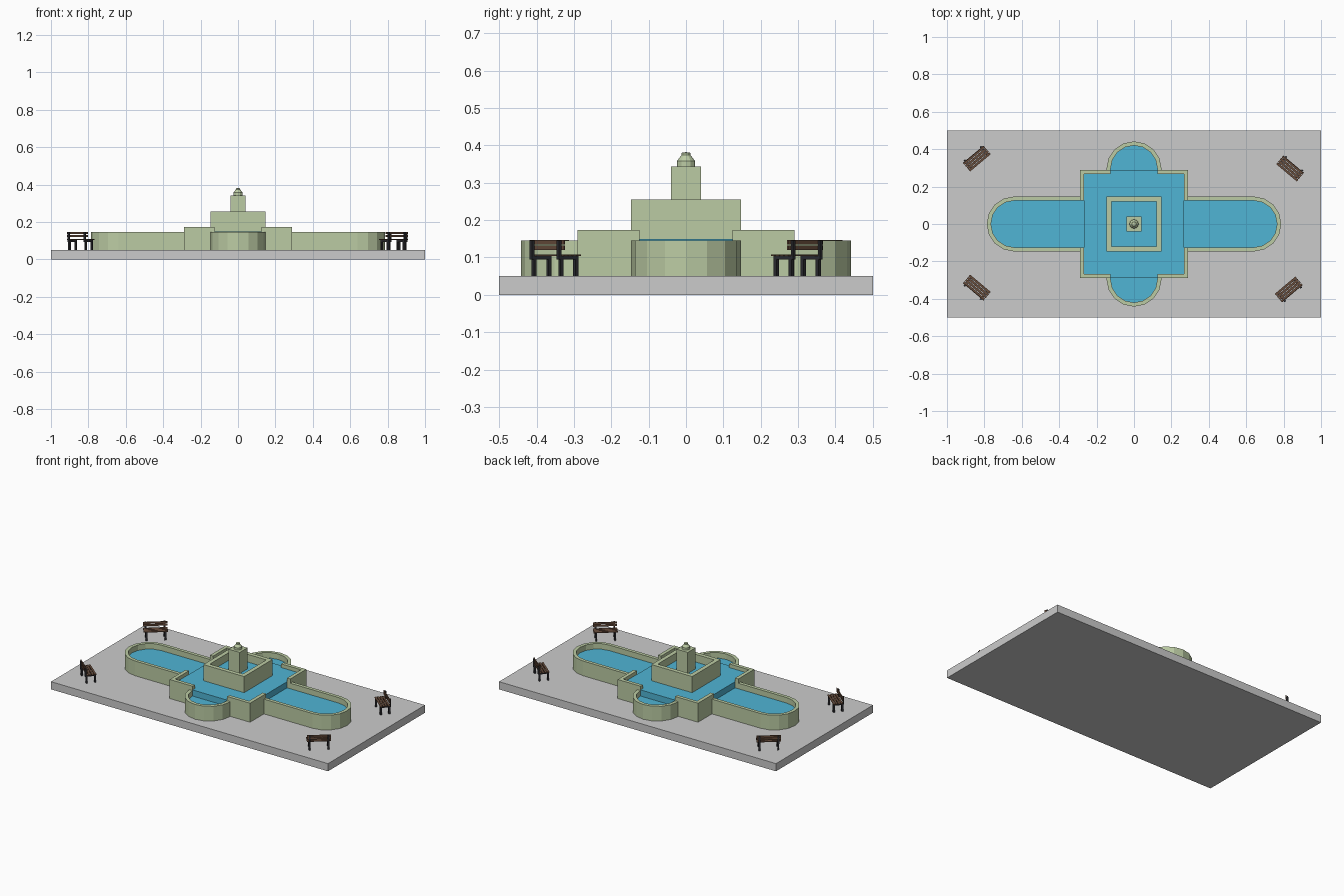
import bpy, bmesh
from math import sin, cos, pi, radians
from mathutils import Matrix, Vector

if "Cube" in bpy.data.objects:
    bpy.data.objects.remove(bpy.data.objects["Cube"])


def material(name, rgb):
    m = bpy.data.materials.new(name)
    m.diffuse_color = (*rgb, 1)
    m.use_nodes = True
    m.node_tree.nodes["Principled BSDF"].inputs["Base Color"].default_value = m.diffuse_color
    return m


STONE = material("pale green stone", (0.50, 0.60, 0.37))
WATER = material("water", (0.08, 0.46, 0.66))
WOOD = material("brown wood", (0.14, 0.075, 0.045))
IRON = material("dark iron", (0.025, 0.025, 0.03))


def finish(name, bm, mat):
    bmesh.ops.recalc_face_normals(bm, faces=bm.faces)
    me = bpy.data.meshes.new(name)
    bm.to_mesh(me)
    bm.free()
    if mat:
        me.materials.append(mat)
    ob = bpy.data.objects.new(name, me)
    bpy.context.collection.objects.link(ob)
    return ob


def add_box(bm, x0, x1, y0, y1, z0, z1):
    mtx = Matrix.Translation(((x0 + x1) / 2, (y0 + y1) / 2, (z0 + z1) / 2))
    size = Matrix.Diagonal((x1 - x0, y1 - y0, z1 - z0, 1))
    bmesh.ops.create_cube(bm, size=1, matrix=mtx @ size)


def boxes(name, mat, dims):
    bm = bmesh.new()
    for d in dims:
        add_box(bm, *d)
    return finish(name, bm, mat)


def prism(name, outline, z0, z1, mat, angle=0, flip=(1, 1)):
    bm = bmesh.new()
    c, s = cos(angle), sin(angle)
    pts = [((x * c - y * s) * flip[0], (x * s + y * c) * flip[1], z0) for x, y in outline]
    face = bm.faces.new([bm.verts.new(p) for p in pts])
    ext = bmesh.ops.extrude_face_region(bm, geom=[face])["geom"]
    bmesh.ops.translate(bm, vec=(0, 0, z1 - z0),
                        verts=[v for v in ext if isinstance(v, bmesh.types.BMVert)])
    return finish(name, bm, mat)


def rounded_end(start, centre, r, n=8):
    arc = [(centre + r * cos(a), r * sin(a)) for a in [pi * i / n - pi / 2 for i in range(n + 1)]]
    return [(start, -r)] + arc + [(start, r)]


# paved base
G = 0.05
boxes("paved_base", None, [(-1, 1, -0.5, 0.5, 0, G)])

# four round-ended basins: two long, two short
for side, centre, start, angle in (("right", 0.64, 0.265, 0), ("back", 0.295, 0.265, pi / 2),
                                   ("left", 0.64, 0.265, pi), ("front", 0.295, 0.265, -pi / 2)):
    outer = rounded_end(start, centre, 0.147)
    inner = rounded_end(start, centre, 0.125)
    prism(side + "_basin_wall", outer + inner[::-1], G, 0.146, STONE, angle)
    prism(side + "_basin_water", inner, G, 0.11, WATER, angle)

# raised central pool: four corner walls and its water
a, b, c = 0.125, 0.267, 0.29
corner = [(c, a), (c, c), (a, c), (a, b), (b, b), (b, a)]
for fx in (1, -1):
    for fy in (1, -1):
        prism("pool_corner_wall", corner, G, 0.174, STONE, flip=(fx, fy))
plan = [(b, b), (a, b), (a, c), (-a, c), (-a, b), (-b, b)]
prism("central_pool_water", plan + [(x, -y) for x, y in reversed(plan)], G, 0.15, WATER)

# upper square basin
o, i = 0.147, 0.12
boxes("upper_basin_wall", STONE, [(-o, o, i, o, G, 0.255), (-o, o, -o, -i, G, 0.255),
                                  (-o, -i, -i, i, G, 0.255), (i, o, -i, i, G, 0.255)])
boxes("upper_basin_water", WATER, [(-i, i, -i, i, G, 0.205)])

# central pillar with turned finial
p = 0.04
boxes("pillar", STONE, [(-p, p, -p, p, G, 0.343)])
bm = bmesh.new()
profile = [(0.024, 0.343), (0.024, 0.358), (0.012, 0.374), (0.012, 0.38), (0, 0.382)]
vs = [bm.verts.new((r, 0, z)) for r, z in profile]
es = [bm.edges.new(e) for e in zip(vs, vs[1:])]
bmesh.ops.spin(bm, geom=vs + es, cent=(0, 0, 0), axis=(0, 0, 1), angle=2 * pi, steps=12)
bmesh.ops.remove_doubles(bm, verts=bm.verts, dist=1e-4)
finish("finial", bm, STONE)


def bench(x, y, degrees):
    place = Matrix.Translation((x, y, G)) @ Matrix.Rotation(radians(degrees), 4, "Z")
    frame, slats = [], []
    # iron side frames: legs, seat rail, back post
    for sx in (-0.056, 0.056):
        l, r = sx - 0.005, sx + 0.005
        frame += [(l, r, -0.034, -0.024, 0, 0.048), (l, r, 0.018, 0.028, 0, 0.048),
                  (l, r, -0.034, 0.03, 0.044, 0.054), (l, r, 0.026, 0.034, 0.044, 0.096)]
    # wooden seat and back slats
    for k in range(4):
        y0 = -0.034 + k * 0.0155
        slats.append((-0.072, 0.072, y0, y0 + 0.0125, 0.054, 0.058))
    for z0 in (0.070, 0.085):
        slats.append((-0.072, 0.072, 0.022, 0.026, z0, z0 + 0.012))
    boxes("bench_frame", IRON, frame).matrix_world = place
    boxes("bench_slats", WOOD, slats).matrix_world = place


# benches facing the fountain from each corner
bench(-0.843, 0.353, 40)
bench(0.837, 0.30, -40)
bench(-0.843, -0.343, 140)
bench(0.83, -0.353, 220)
